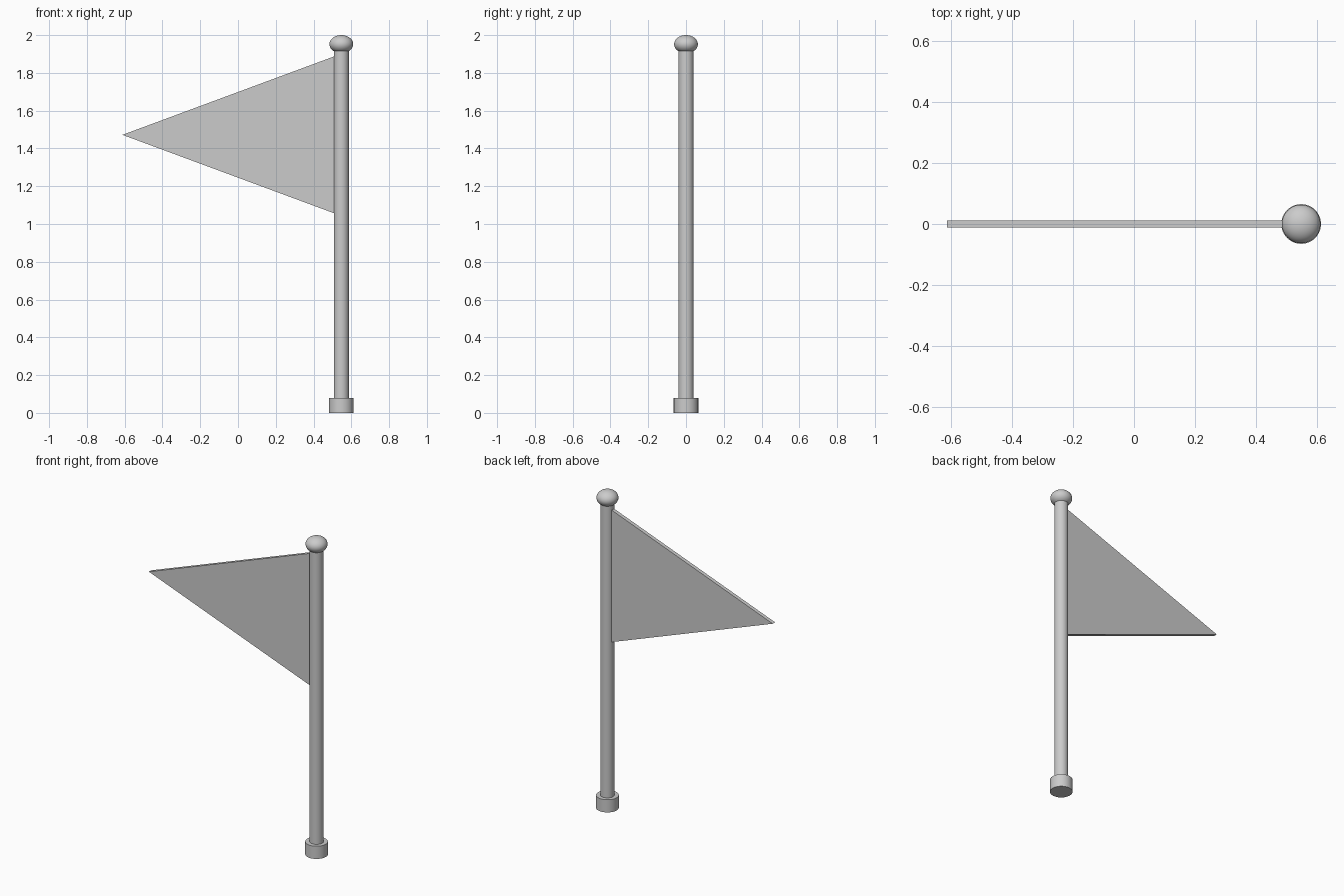
import bpy
import bmesh
from math import radians

cube = bpy.data.objects.get("Cube")
if cube:
    bpy.data.objects.remove(cube, do_unlink=True)

grey = bpy.data.materials.new("plain grey")
grey.use_nodes = True
colour = (0.6, 0.6, 0.6, 1)
grey.diffuse_color = colour
grey.node_tree.nodes["Principled BSDF"].inputs["Base Color"].default_value = colour

POLE_X = 0.547


def finish(obj, name):
    obj.name = name
    obj.data.materials.append(grey)


def cylinder(name, radius, bottom, top):
    bpy.ops.mesh.primitive_cylinder_add(
        vertices=48, radius=radius, depth=top - bottom,
        location=(POLE_X, 0, (bottom + top) / 2))
    bpy.ops.object.shade_smooth_by_angle(angle=radians(30))
    finish(bpy.context.object, name)


# Pole and its foot
cylinder("base_collar", 0.065, 0, 0.08)
cylinder("pole", 0.04, 0.04, 1.93)

# Slightly flattened ball on top
bpy.ops.mesh.primitive_uv_sphere_add(
    segments=48, ring_count=24, radius=1, location=(POLE_X, 0, 1.952))
ball = bpy.context.object
ball.scale = (0.063, 0.063, 0.048)
bpy.ops.object.transform_apply(location=False, rotation=False, scale=True)
bpy.ops.object.shade_smooth()
finish(ball, "finial_ball")

# Triangular pennant, extruded to thickness
THICK = 0.024
bm = bmesh.new()
corners = [(-0.612, 1.472), (0.53, 1.049), (0.53, 1.895)]
face = bm.faces.new([bm.verts.new((x, -THICK / 2, z)) for x, z in corners])
side = bmesh.ops.extrude_face_region(bm, geom=[face])
new_verts = [g for g in side["geom"] if isinstance(g, bmesh.types.BMVert)]
bmesh.ops.translate(bm, verts=new_verts, vec=(0, THICK, 0))
bmesh.ops.recalc_face_normals(bm, faces=bm.faces)
mesh = bpy.data.meshes.new("pennant")
bm.to_mesh(mesh)
bm.free()
pennant = bpy.data.objects.new("pennant", mesh)
bpy.context.collection.objects.link(pennant)
finish(pennant, "pennant")
